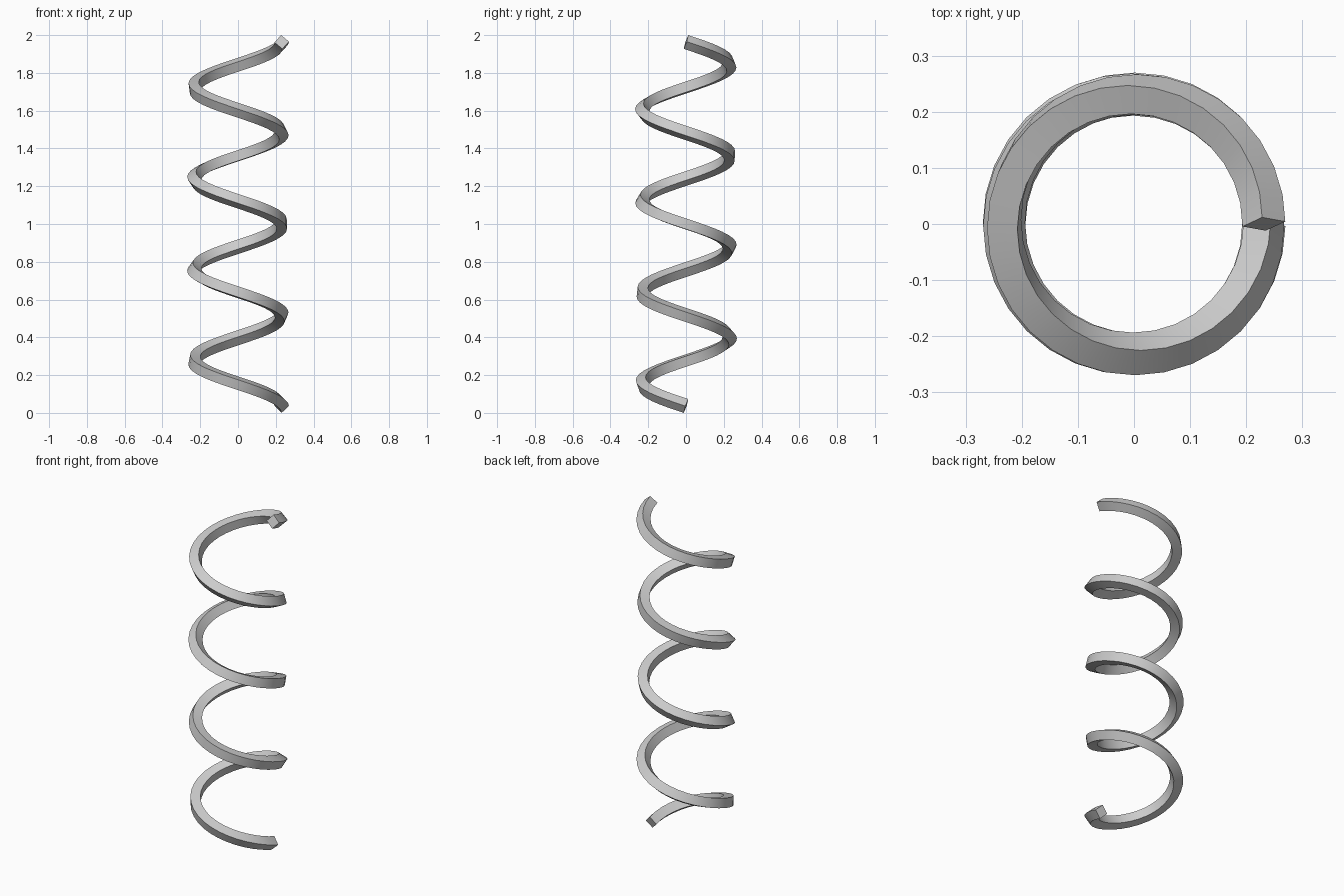
import bpy
from math import cos, sin, tau, radians

cube = bpy.data.objects.get("Cube")
if cube:
    bpy.data.objects.remove(cube, do_unlink=True)

TURNS, STEPS = 4, 32
RADIUS, HALF_DIAGONAL = 0.2315, 0.0385
BOTTOM, TOP = 0.0365, 1.9635

# Plain grey steel
steel = bpy.data.materials.new("grey_steel")
steel.use_nodes = True
colour = (0.6, 0.6, 0.6, 1)
steel.diffuse_color = colour
steel.node_tree.nodes["Principled BSDF"].inputs["Base Color"].default_value = colour

# Left-handed helix path, four turns
curve = bpy.data.curves.new("coil_spring", "CURVE")
curve.dimensions = "3D"
curve.twist_mode = "MINIMUM"
path = curve.splines.new("POLY")
count = TURNS * STEPS
path.points.add(count)
for i, point in enumerate(path.points):
    angle = -tau * i / STEPS
    height = BOTTOM + (TOP - BOTTOM) * i / count
    point.co = (RADIUS * cos(angle), RADIUS * sin(angle), height, 1)

# Square wire section with closed ends
curve.bevel_depth = HALF_DIAGONAL
curve.bevel_resolution = 0
curve.use_fill_caps = True
curve.materials.append(steel)

spring = bpy.data.objects.new("coil_spring", curve)
bpy.context.collection.objects.link(spring)
bpy.ops.object.select_all(action="DESELECT")
spring.select_set(True)
bpy.context.view_layer.objects.active = spring
bpy.ops.object.convert(target="MESH")

# Weld the cap seams, then smooth along the wire while keeping its corners
bpy.ops.object.mode_set(mode="EDIT")
bpy.ops.mesh.select_all(action="SELECT")
bpy.ops.mesh.remove_doubles(threshold=0.0001)
bpy.ops.mesh.normals_make_consistent(inside=False)
bpy.ops.object.mode_set(mode="OBJECT")
bpy.ops.object.shade_smooth_by_angle(angle=radians(30))
